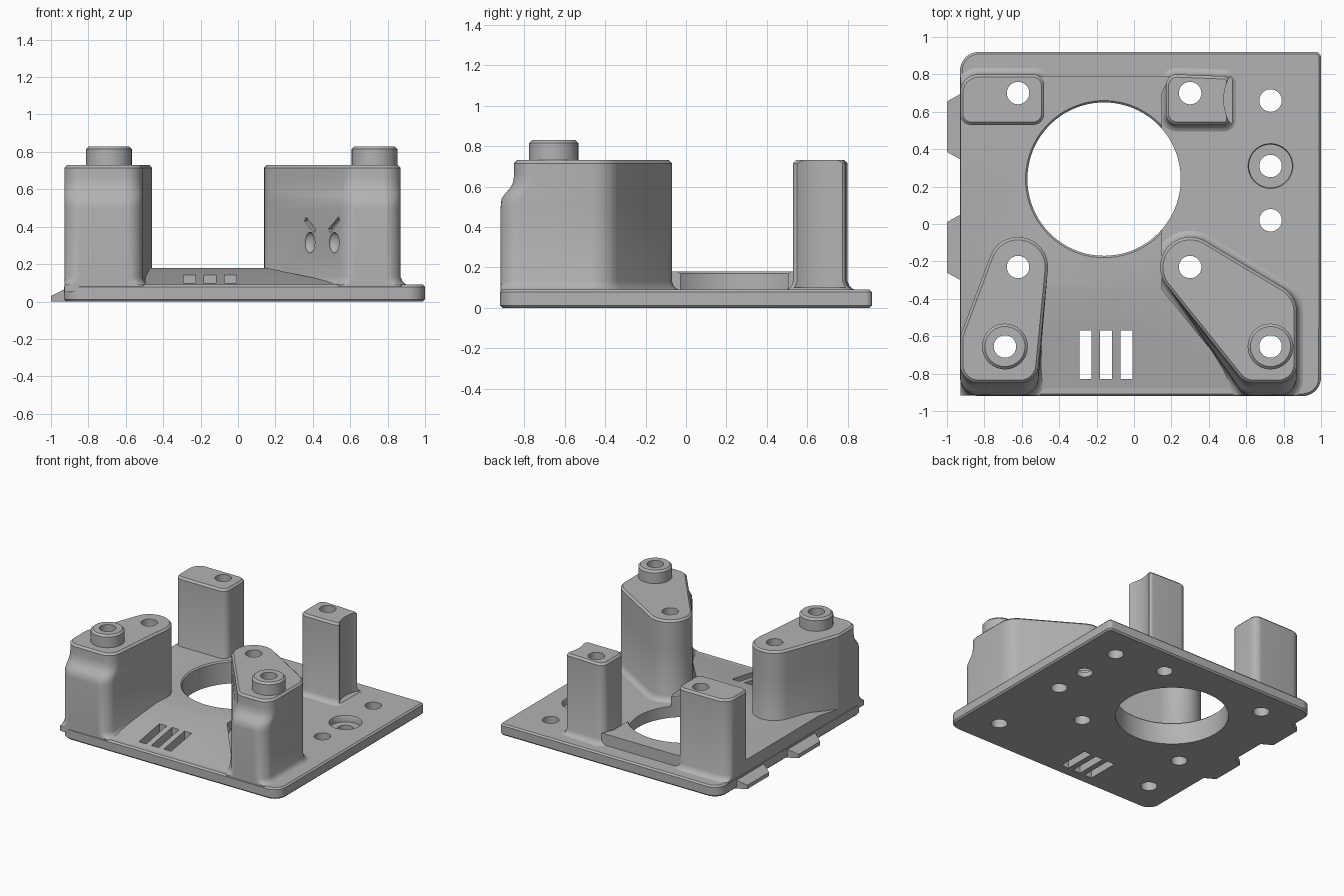
import bpy, bmesh, math
from mathutils import Matrix, Vector

cube = bpy.data.objects.get("Cube")
if cube:
    bpy.data.objects.remove(cube)

grey = bpy.data.materials.new("mid_grey_plastic")
grey.use_nodes = True
colour = (0.45, 0.45, 0.45, 1)
grey.diffuse_color = colour
grey.node_tree.nodes["Principled BSDF"].inputs["Base Color"].default_value = colour

LEFT, FRONT = -0.927, -0.917   # limits that keep the towers flush with the plate
STEPS = 80


def loft(bm, circles, levels, clamp=False):
    """Rounded hull around circles (x, y, r, moves), stacked by (z, grow, shift)."""
    rings = []
    for z, grow, shift in levels:
        ring = []
        for i in range(STEPS):
            a = 2 * math.pi * i / STEPS
            n = Vector((math.cos(a), math.sin(a)))
            spots = [(Vector((x, y + shift * moves)), r + grow)
                     for x, y, r, moves in circles]
            c, r = max(spots, key=lambda s: s[0].dot(n) + s[1])
            p = c + n * r
            if clamp:
                p = Vector((max(p.x, LEFT), max(p.y, FRONT)))
            ring.append(bm.verts.new((p.x, p.y, z)))
        rings.append(ring)
    for low, high in zip(rings, rings[1:]):
        for i in range(STEPS):
            j = (i + 1) % STEPS
            bm.faces.new((low[i], low[j], high[j], high[i]))
    bm.faces.new(rings[0][::-1])
    bm.faces.new(rings[-1])


def box(bm, matrix):
    bmesh.ops.create_cube(bm, size=1, matrix=matrix)


def make_object(name, bm):
    bmesh.ops.recalc_face_normals(bm, faces=bm.faces)
    mesh = bpy.data.meshes.new(name)
    bm.to_mesh(mesh)
    bm.free()
    mesh.materials.append(grey)
    ob = bpy.data.objects.new(name, mesh)
    bpy.context.collection.objects.link(ob)
    return ob


def round_part(name, circles, levels, clamp=False):
    bm = bmesh.new()
    loft(bm, circles, levels, clamp)
    return make_object(name, bm)


parts = []

# Base plate with softened edges
parts.append(round_part(
    "base_plate",
    [(-0.83, 0.82, 0.1, 0), (-0.83, -0.82, 0.1, 0), (0.9, -0.82, 0.1, 0), (0.97, 0.89, 0.03, 0)],
    [(0, -0.012, 0), (0.012, 0, 0), (0.078, 0, 0), (0.09, -0.012, 0)]))

# Raised deck around the motor opening, sloping down to the front
bm = bmesh.new()
back = [(0.15, -0.35), (0.15, 0.7), (0.19, 0.79), (-0.83, 0.79), (-0.927, 0.7), (-0.927, -0.35)]
front = [(-0.927, -0.35), (-0.927, -0.7), (-0.8, -0.88), (0.58, -0.88), (0.15, -0.35)]


def deck_height(y):
    return 0.18 + min(0, (y + 0.35) * 0.17)


for outline in (back, front):
    top = [bm.verts.new((x, y, deck_height(y))) for x, y in outline]
    low = [bm.verts.new((x, y, 0.05)) for x, y in outline]
    bm.faces.new(top)
    bm.faces.new(low)
    for i in range(len(top) - 1):
        bm.faces.new((top[i], low[i], low[i + 1], top[i + 1]))
bmesh.ops.remove_doubles(bm, verts=bm.verts, dist=0.0005)
parts.append(make_object("sloped_deck", bm))

# Towers and posts: flared foot, straight shaft, softened top
foot = [(0.05, 0.04, -0.07), (0.088, 0.04, -0.07), (0.095, 0.022, -0.07),
        (0.108, 0.009, -0.07), (0.13, 0, -0.07)]
shoulder = [(0.5, 0, -0.07), (0.54, 0, -0.063), (0.565, 0, -0.045),
            (0.59, 0, -0.022), (0.62, 0, -0.006), (0.66, 0, 0)]
cap = [(0.715, 0, 0), (0.73, -0.015, 0)]

parts.append(round_part(
    "front_right_tower",
    [(-0.62, -0.23, 0.16, 0), (-0.83, -0.62, 0.1, 0), (-0.83, -0.75, 0.1, 1), (-0.61, -0.75, 0.1, 1)],
    foot + shoulder + cap, True))
parts.append(round_part(
    "front_left_tower",
    [(0.3, -0.23, 0.16, 0), (0.72, -0.47, 0.15, 0), (0.77, -0.75, 0.1, 1), (0.64, -0.75, 0.1, 1)],
    foot + shoulder + cap, True))
parts.append(round_part(
    "back_right_post",
    [(-0.83, 0.7, 0.1, 0), (-0.87, 0.59, 0.06, 0), (-0.54, 0.59, 0.06, 0), (-0.54, 0.74, 0.06, 0)],
    foot + cap, True))
back_left_post = round_part(
    "back_left_post",
    [(0.23, 0.59, 0.06, 0), (0.23, 0.74, 0.06, 0), (0.48, 0.76, 0.03, 0), (0.48, 0.56, 0.03, 0)],
    foot + cap)
parts.append(back_left_post)

# Raised screw bosses
for name, x in (("right_boss", -0.69), ("left_boss", 0.73)):
    parts.append(round_part(name, [(x, -0.655, 0.122, 0)],
                            [(0.7, 0, 0), (0.815, 0, 0), (0.83, -0.015, 0)]))

# Clip tabs along the right edge
for name, y in (("back_tab", 0.52), ("front_tab", -0.125)):
    bm = bmesh.new()
    inner, outer = [], []
    for side, z in ((-1, 0), (1, 0), (1, 1), (-1, 1)):
        inner.append(bm.verts.new((-0.91, y + 0.185 * side, 0.075 * z)))
        outer.append(bm.verts.new((-1, y + 0.135 * side, 0.03 * z)))
    bm.faces.new(inner)
    bm.faces.new(outer)
    for i in range(4):
        j = (i + 1) % 4
        bm.faces.new((inner[i], inner[j], outer[j], outer[i]))
    parts.append(make_object(name, bm))

# Cutter: screw holes, counterbore, motor opening, vents and eye recesses
bm = bmesh.new()
through = [(-0.1, 0, 0), (1, 0, 0)]
screws = [(-0.62, 0.7), (0.3, 0.7), (-0.62, -0.23), (0.3, -0.23),
          (-0.69, -0.655), (0.73, -0.655), (0.73, 0.66), (0.73, 0.02)]
for x, y in screws:
    loft(bm, [(x, y, 0.06, 0)], through)
loft(bm, [(0.73, 0.31, 0.06, 0)],
     [(-0.1, 0, 0), (0.04, 0, 0), (0.04, 0.055, 0), (0.08, 0.055, 0), (0.1, 0.065, 0)])
loft(bm, [(-0.16, 0.24, 0.41, 0)],
     [(-0.1, 0, 0), (0.17, 0, 0), (0.19, 0.02, 0), (0.2, 0.02, 0)])
for x in (-0.26, -0.15, -0.04):
    box(bm, Matrix.Translation((x, -0.7, 0.1)) @ Matrix.Diagonal((0.065, 0.26, 0.4, 1)))
turn = Matrix.Rotation(math.radians(-55), 4, 'Z')
for x, y, tilt in ((0.385, -0.63, 35), (0.515, -0.815, -35)):
    eye = Matrix.Translation((x, y, 0.315)) @ turn
    bmesh.ops.create_uvsphere(bm, u_segments=20, v_segments=12, radius=1,
                              matrix=eye @ Matrix.Diagonal((0.045, 0.03, 0.055, 1)))
    brow = Matrix.Translation((x, y, 0.41)) @ turn @ Matrix.Rotation(math.radians(tilt), 4, 'Y')
    box(bm, brow @ Matrix.Diagonal((0.11, 0.04, 0.025, 1)))
cutter = make_object("hole_cutter", bm)
scoop = round_part("scoop_cutter", [(0.73, 0.665, 0.25, 0)], [(0.1, 0, 0), (1, 0, 0)])


def cut(ob, tool):
    mod = ob.modifiers.new("cut", 'BOOLEAN')
    mod.operation = 'DIFFERENCE'
    mod.solver = 'EXACT'
    mod.object = tool
    bpy.context.view_layer.objects.active = ob
    bpy.ops.object.modifier_apply(modifier=mod.name)


bpy.ops.object.select_all(action='DESELECT')
cut(back_left_post, scoop)
for ob in parts:
    if "tab" not in ob.name:
        cut(ob, cutter)
for tool in (cutter, scoop):
    bpy.data.objects.remove(tool)

# Smooth curved walls, crisp edges
for ob in parts:
    ob.select_set(True)
bpy.context.view_layer.objects.active = parts[0]
bpy.ops.object.shade_smooth_by_angle(angle=math.radians(30))
